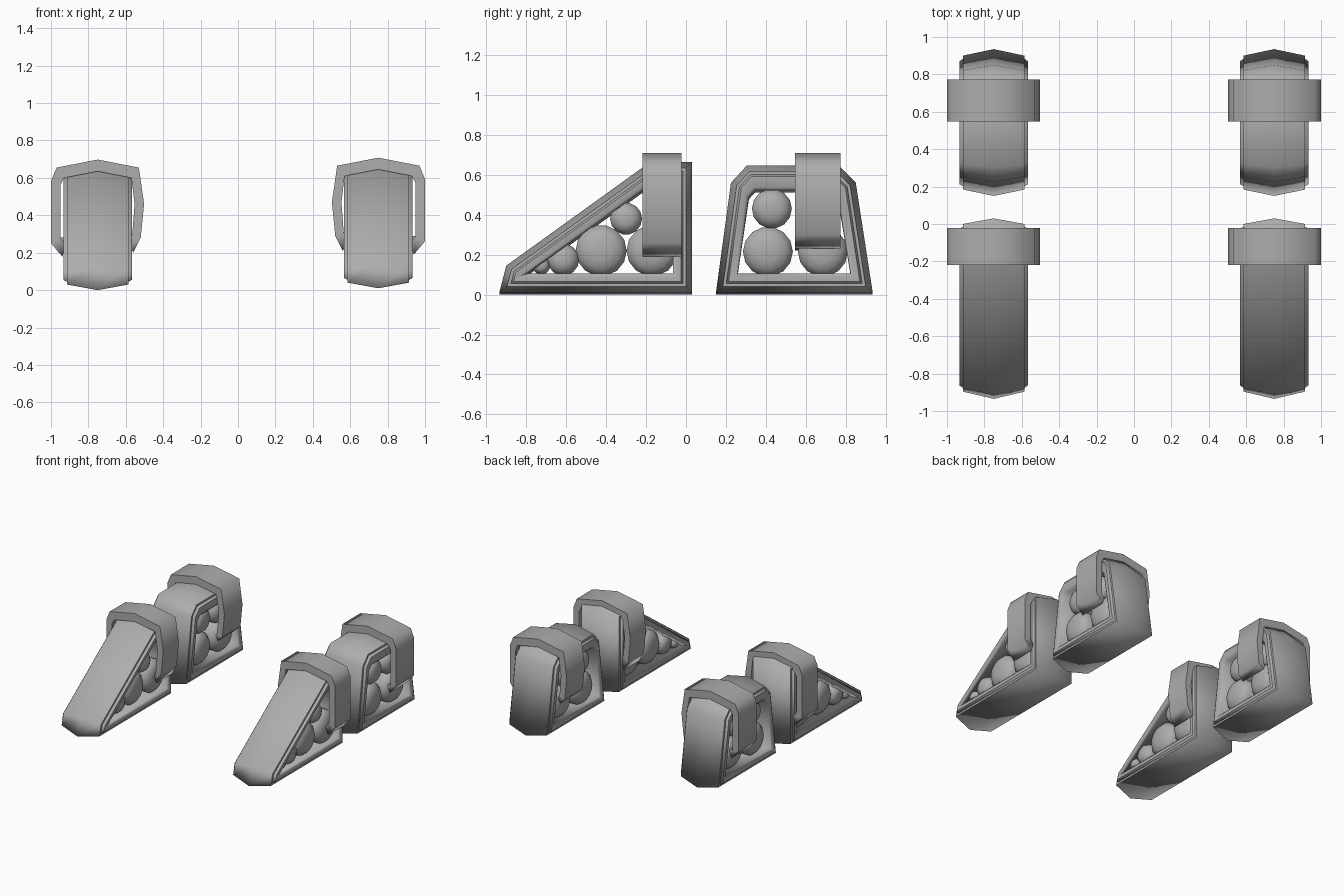
import bpy, bmesh, math
from mathutils import Vector

if "Cube" in bpy.data.objects:
    bpy.data.objects.remove(bpy.data.objects["Cube"])

GREY = bpy.data.materials.new("dark_grey")
GREY.diffuse_color = (.42, .42, .42, 1)
GREY.use_nodes = True
GREY.node_tree.nodes["Principled BSDF"].inputs["Base Color"].default_value = GREY.diffuse_color

def finish(name, bm, soft=()):
    """Smooth shading; edges over 50 degrees stay sharp unless listed as soft."""
    bmesh.ops.recalc_face_normals(bm, faces=bm.faces)
    for f in bm.faces:
        f.smooth = True
    soft = set(soft)
    for e in bm.edges:
        e.smooth = e in soft or e.calc_face_angle(0) < math.radians(50)
    me = bpy.data.meshes.new(name)
    bm.to_mesh(me)
    bm.free()
    me.materials.append(GREY)
    ob = bpy.data.objects.new(name, me)
    bpy.context.collection.objects.link(ob)
    return ob

def inset(pts, d):
    """Mitred inset of a clockwise (y, z) outline."""
    out, n = [], len(pts)
    for i in range(n):
        p = Vector(pts[i])
        a = (p - Vector(pts[i - 1])).normalized()
        b = (Vector(pts[(i + 1) % n]) - p).normalized()
        na, nb = Vector((a.y, -a.x)), Vector((b.y, -b.x))
        out.append(p + (na + nb) * (d / (1 + na.dot(nb))))
    return out

def loop_band(name, outline, section, cx, dz, drop):
    """Sweep a closed (x, inset) section round the outline; drop thickens the top inside."""
    bm = bmesh.new()
    rings = []
    for x, d in section:
        rings.append([bm.verts.new((cx + x, y, z + dz - (drop if d > .06 and z > .4 else 0)))
                      for y, z in inset(outline, d)])
    n = len(outline)
    cross = []
    for i in range(len(rings)):
        r, q = rings[i - 1], rings[i]
        for j in range(n):
            k = (j + 1) % n
            bm.faces.new((r[j], r[k], q[k], q[j]))
            cross.append(bm.edges.get((r[j], q[j])))
    return finish(name, bm, cross)

def wheel(name, cx, y, z, r):
    """Cylinder with slightly domed ends."""
    bm = bmesh.new()
    n = 14
    rings = []
    for x, f in ((-.165, .4), (-.152, .75), (-.12, 1), (.12, 1), (.152, .75), (.165, .4)):
        rings.append([bm.verts.new((cx + x, y + r * f * math.cos(math.tau * i / n),
                                    z + r * f * math.sin(math.tau * i / n))) for i in range(n)])
    for a, b in zip(rings, rings[1:]):
        for i in range(n):
            j = (i + 1) % n
            bm.faces.new((a[i], a[j], b[j], b[i]))
    bm.faces.new(rings[0])
    bm.faces.new(rings[-1])
    return finish(name, bm, bm.edges)

ARCH_OUT = [(-.19, .2), (-.23, .28), (-.248, .46), (-.22, .655), (0, .698),
            (.22, .655), (.249, .585), (.249, .25), (.19, .18)]
ARCH_IN = [(-.17, .24), (-.185, .3), (-.197, .46), (-.18, .6), (0, .635),
           (.18, .6), (.2, .56), (.2, .28), (.17, .24)]

def arch(name, side, y0, y1, lift, dz):
    """Bracket bridging the tread, straighter on its outer leg."""
    bm = bmesh.new()
    def ring(pts, y):
        return [bm.verts.new((side * (.75 + x), y, z + dz + (lift if z < .27 else 0)))
                for x, z in pts]
    loops = [ring(ARCH_OUT, y0), ring(ARCH_OUT, y1), ring(ARCH_IN, y1), ring(ARCH_IN, y0)]
    cross = []
    for k in range(4):
        a, b = loops[k - 1], loops[k]
        for i in range(len(a) - 1):
            bm.faces.new((a[i], a[i + 1], b[i + 1], b[i]))
        cross += [bm.edges.get((p, q)) for p, q in zip(a, b)]
    for i in (0, -1):
        bm.faces.new([l[i] for l in loops])
    return finish(name, bm, cross)

BELT = [(-.165, .03), (0, 0), (.165, .03), (.165, .06), (-.165, .06)]
FRAME = [(-.165, .045), (.165, .045), (.183, .055), (.183, .08), (.17, .095),
         (-.17, .095), (-.183, .08), (-.183, .055)]

# Each tread: outline (y, z), wheels (y, z, radius), arch (y0, y1, leg lift), top drop
TREADS = {
    "front": ([(-.935, 0), (-.9, .135), (-.185, .65), (.03, .655), (.03, 0)],
              [(-.725, .145, .045), (-.615, .175, .08), (-.425, .22, .128),
               (-.3, .38, .08), (-.17, .22, .128)],
              (-.218, -.022, 0), 0),
    "rear": ([(.15, 0), (.225, .55), (.305, .637), (.765, .637), (.85, .55), (.935, 0)],
             [(.41, .215, .125), (.43, .43, .1), (.685, .215, .125), (.645, .43, .1)],
             (.547, .773, .04), .03),
}

for side, label, dz in ((-1, "left", 0), (1, "right", .01)):
    cx = .75 * side
    for end, (outline, wheels, (y0, y1, lift), drop) in TREADS.items():
        tag = f"{end}_{label}"
        loop_band(f"belt_{tag}", outline, BELT, cx, dz, 0)
        loop_band(f"frame_{tag}", outline, FRAME, cx, dz, drop)
        for i, (y, z, r) in enumerate(wheels):
            wheel(f"wheel_{tag}_{i + 1}", cx, y, z, r)
        arch(f"bracket_{tag}", side, y0, y1, lift, dz)
